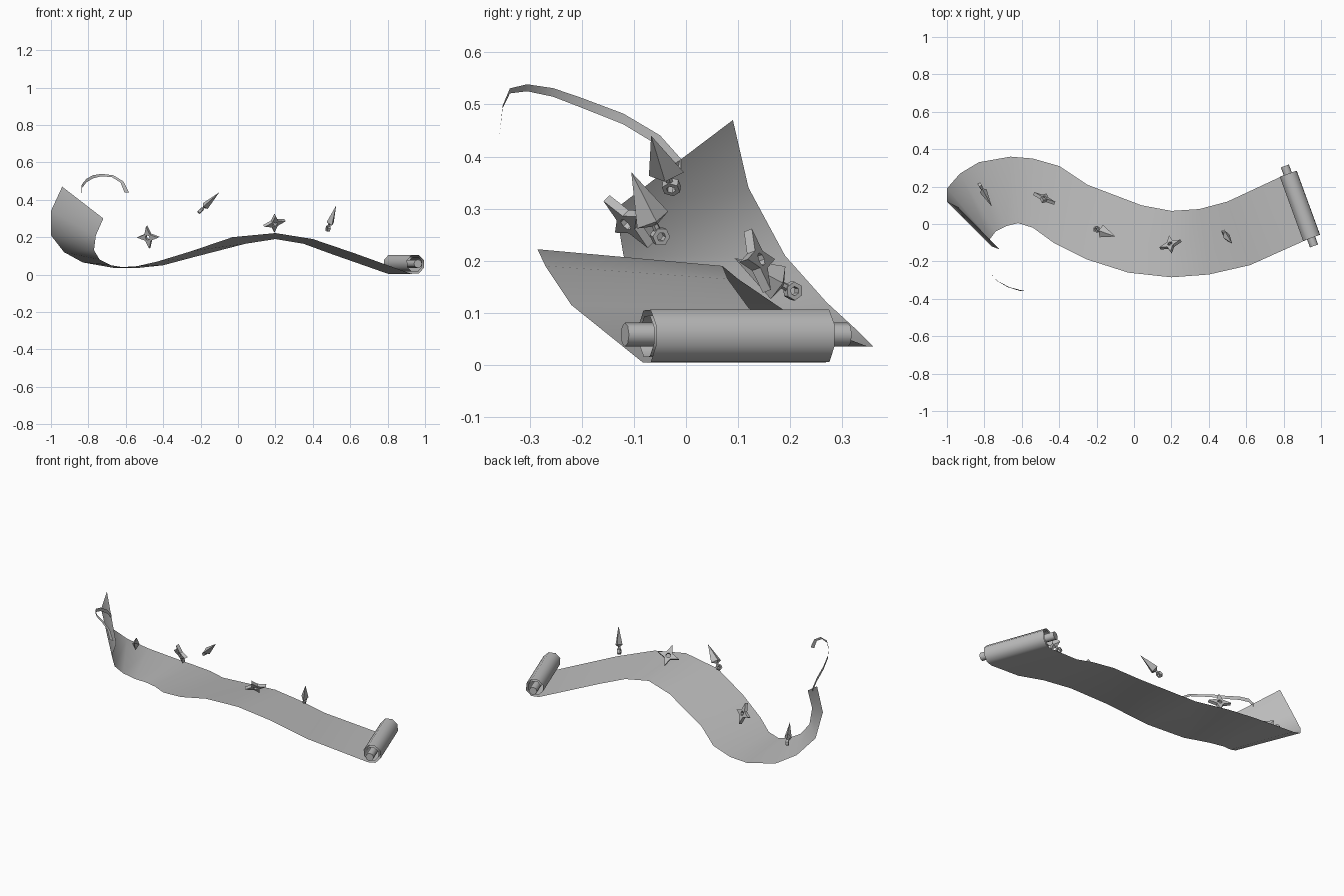
import bpy
import bmesh
import math
from mathutils import Vector, Matrix

cube = bpy.data.objects.get("Cube")
if cube:
    bpy.data.objects.remove(cube, do_unlink=True)

# Single shared colour
grey = bpy.data.materials.new("plain_grey")
grey.use_nodes = True
tone = (0.5, 0.5, 0.5, 1)
grey.diffuse_color = tone
grey.node_tree.nodes["Principled BSDF"].inputs["Base Color"].default_value = tone


def finish(bm, name, smooth_angle=None, closed=True):
    """Turn a bmesh into a named, coloured object."""
    if closed:
        bmesh.ops.recalc_face_normals(bm, faces=bm.faces)
    mesh = bpy.data.meshes.new(name)
    bm.to_mesh(mesh)
    bm.free()
    mesh.materials.append(grey)
    obj = bpy.data.objects.new(name, mesh)
    bpy.context.collection.objects.link(obj)
    if smooth_angle:
        bpy.ops.object.select_all(action="DESELECT")
        obj.select_set(True)
        bpy.context.view_layer.objects.active = obj
        bpy.ops.object.shade_smooth_by_angle(angle=math.radians(smooth_angle))
    return obj


def strip(name, rows):
    """Open sheet through pairs of edge points."""
    bm = bmesh.new()
    pairs = [[bm.verts.new(p) for p in row] for row in rows]
    for (a, b), (c, d) in zip(pairs, pairs[1:]):
        bm.faces.new((a, c, d, b))
    return finish(bm, name, 60, closed=False)


def ring_points(radii):
    """Points around a circle, one radius per corner."""
    n = len(radii)
    return [(r * math.cos(math.tau * i / n), r * math.sin(math.tau * i / n))
            for i, r in enumerate(radii)]


def add_holed_plate(bm, outer, inner, half, place):
    """Thick plate between an outer and an inner outline of equal count."""
    loops = [[bm.verts.new(place @ Vector((x, y, z))) for x, y in outline]
             for outline, z in ((outer, half), (outer, -half),
                                (inner, -half), (inner, half))]
    n = len(outer)
    for k in range(4):
        a, b = loops[k], loops[(k + 1) % 4]
        for i in range(n):
            j = (i + 1) % n
            bm.faces.new((a[i], a[j], b[j], b[i]))


def frame(origin, x_dir, y_dir):
    """Placement matrix from two rough in-plane directions."""
    x = Vector(x_dir).normalized()
    z = x.cross(Vector(y_dir)).normalized()
    y = z.cross(x)
    return Matrix.Translation(origin) @ Matrix((x, y, z)).transposed().to_4x4()


# Parchment: front edge and back edge, from the curled end to the roll
front_edge = [(-.72, -.135, .3), (-.76, -.12, .21), (-.77, -.08, .13),
              (-.74, -.04, .08), (-.68, -.01, .05), (-.62, .005, .04),
              (-.54, -.02, .045), (-.43, -.1, .07), (-.25, -.19, .125),
              (-.03, -.26, .2), (.2, -.285, .222), (.4, -.27, .19),
              (.62, -.22, .115)]
back_edge = [(-.94, .09, .47), (-1, .12, .34), (-1, .19, .21),
             (-.93, .27, .12), (-.83, .33, .065), (-.66, .36, .035),
             (-.54, .35, .035), (-.4, .31, .05), (-.25, .21, .09),
             (.04, .1, .165), (.2, .07, .19), (.35, .08, .165),
             (.5, .12, .11)]
rows = list(zip(front_edge, back_edge))

# The parchment winds into an eight-sided spiral around the rod
roll_front = Vector((.947, -.075, .058))
roll_back = Vector((.822, .268, .058))
axis = (roll_back - roll_front).normalized()
across = axis.cross(Vector((0, 0, 1)))
for step in range(15):
    angle = math.radians(45 * step - 112.5)
    radius = .058 - .0015 * step
    offset = across * radius * math.cos(angle)
    offset.z += radius * math.sin(angle)
    rows.append((roll_front + offset, roll_back + offset))
strip("parchment", rows)

# Rod through the roll
rod_start, rod_end = roll_front - axis * .045, roll_back + axis * .045
bm = bmesh.new()
bmesh.ops.create_cone(
    bm, cap_ends=True, segments=8, radius1=.023, radius2=.023,
    depth=(rod_end - rod_start).length,
    matrix=Matrix.Translation((rod_start + rod_end) / 2)
    @ axis.to_track_quat("Z", "Y").to_matrix().to_4x4())
finish(bm, "roll_rod", 60)

# Tie strap, twisting along its length
strap_path = [(-.84, -.01, .385), (-.84, -.05, .43), (-.835, -.12, .472),
              (-.81, -.2, .503), (-.775, -.255, .523), (-.73, -.305, .532),
              (-.67, -.338, .526), (-.62, -.352, .495), (-.595, -.358, .44)]
strap_rows = []
for i, point in enumerate(strap_path):
    t = i / (len(strap_path) - 1)
    side = Vector((max(0, t - .6) * .03, 0, .011 * (1 - t * t)))
    strap_rows.append((Vector(point) - side, Vector(point) + side))
strip("tie_strap", strap_rows)


# Four-pointed throwing stars with a round hole
def throwing_star(name, centre, x_dir, y_dir):
    bm = bmesh.new()
    add_holed_plate(bm, ring_points([.062, .024] * 4), ring_points([.013] * 8),
                    .009, frame(centre, x_dir, y_dir))
    finish(bm, name)


throwing_star("throwing_star_left", (.195, -.11, .275), (.055, .02, .015), (.015, -.035, .045))
throwing_star("throwing_star_right", (-.48, .137, .2), (.9, -.42, 0), (0, -.35, .93))


# Throwing knives: faceted blade, short handle and ring
def throwing_knife(name, tip, ring, wide):
    tip, ring = Vector(tip), Vector(ring)
    length = (tip - ring).length
    place = frame(ring, tip - ring, wide)
    bm = bmesh.new()
    point = bm.verts.new(place @ Vector((length, 0, 0)))
    heel = bm.verts.new(place @ Vector((.022, 0, 0)))
    belt = [bm.verts.new(place @ Vector((.036, y, z)))
            for y, z in ((.035, 0), (0, .02), (-.035, 0), (0, -.02))]
    for a, b in zip(belt, belt[1:] + belt[:1]):
        bm.faces.new((a, b, point))
        bm.faces.new((b, a, heel))
    bmesh.ops.create_cone(
        bm, cap_ends=True, segments=6, radius1=.007, radius2=.007, depth=.022,
        matrix=place @ Matrix.Translation((.023, 0, 0))
        @ Matrix.Rotation(math.pi / 2, 4, "Y"))
    add_holed_plate(bm, ring_points([.018] * 6), ring_points([.009] * 6),
                    .008, place)
    finish(bm, name)


throwing_knife("throwing_knife_middle", (-.1, -.067, .44), (-.2, -.028, .342), (.01, .032, .004))
throwing_knife("throwing_knife_left", (.525, -.105, .37), (.482, -.05, .247), (-.01, .033, .018))
throwing_knife("throwing_knife_right", (-.76, .093, .205), (-.822, .205, .142), (-.007, .015, .032))
